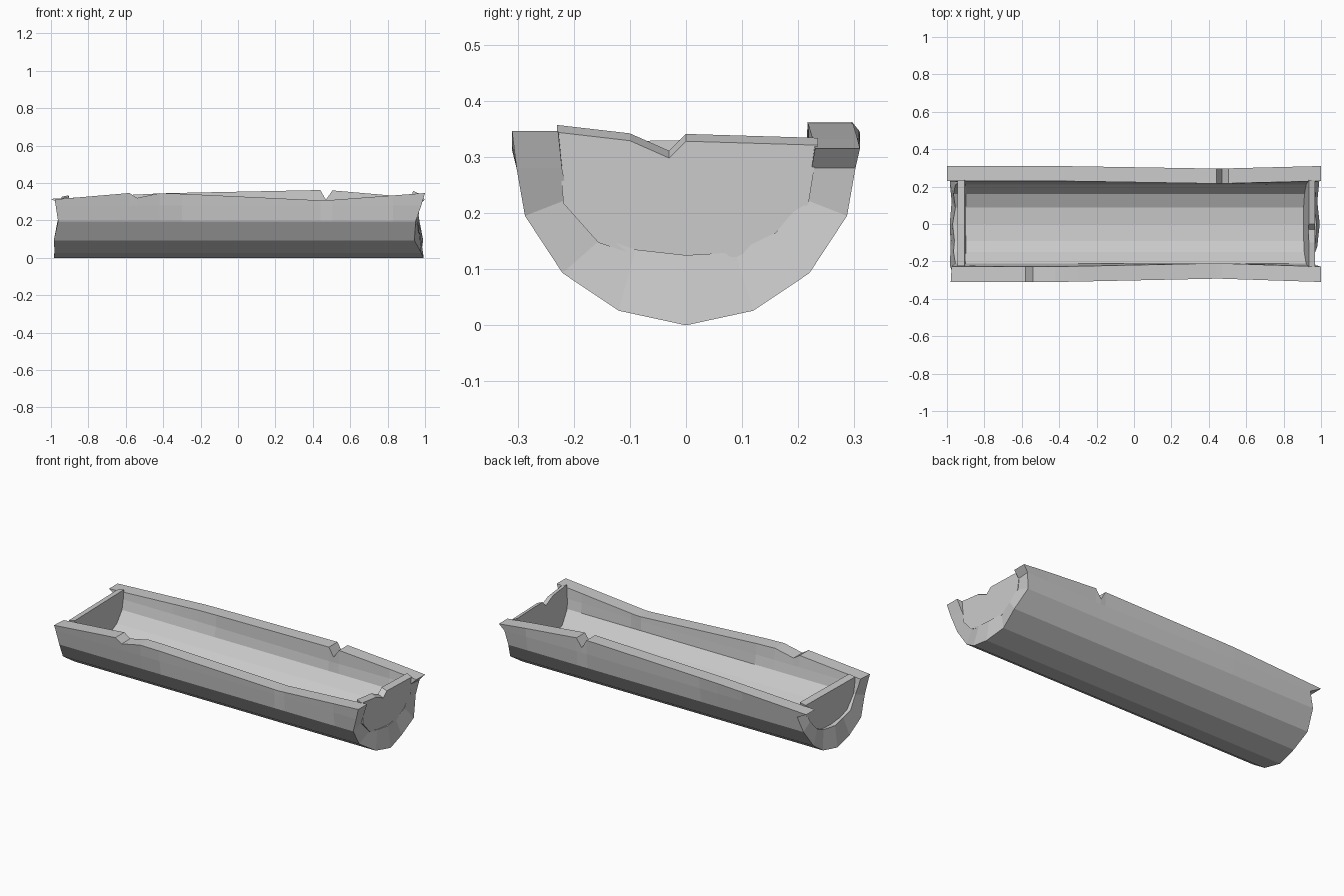
import bpy, bmesh

if "Cube" in bpy.data.objects:
    bpy.data.objects.remove(bpy.data.objects["Cube"])

# Cross-section of the half log, front (-y) to back (+y)
OUTER = [(-.31, .34), (-.302, .28), (-.287, .195), (-.22, .093), (-.12, .026), (0, .0),
         (.12, .026), (.22, .093), (.287, .195), (.302, .28), (.31, .34)]
INNER = [(-.228, .34), (-.221, .28), (-.21, .225), (-.15, .155), (-.09, .135), (0, .125),
         (.087, .13), (.16, .165), (.21, .225), (.224, .28), (.23, .34)]

# Rim heights along x, with the chipped notches
FRONT_RIM = [(-1, .312), (-.58, .346), (-.54, .32), (-.42, .345), (-.3, .342), (.46, .306), (1, .346)]
BACK_RIM = [(-1, .315), (-.4, .345), (.44, .362), (.47, .31), (.505, .36), (.83, .332), (1, .315)]
STATIONS = [-1, -.58, -.54, -.42, -.3, .44, .47, .505, .83, 1]

# Ragged end positions for each outer / inner profile point
LEFT_OUT = [-.98, -.975, -.962, -.985, -.98, -.985, -.975, -.985, -.965, -.935, -1]
LEFT_IN = [-.975, -.97, -.955, -.965, -.96, -.97, -.955, -.965, -.955, -.935, -1]
RIGHT_OUT = [1, .98, .95, .943, .98, .993, .98, .99, .955, .97, 1]
RIGHT_IN = [1, .975, .955, .965, .97, .975, .965, .97, .965, .965, 1]


def interp(pts, x):
    for (x0, a), (x1, b) in zip(pts, pts[1:]):
        if x <= x1:
            return a + (b - a) * max(0, (x - x0) / (x1 - x0))
    return pts[-1][1]


def finish(bm, name):
    bmesh.ops.recalc_face_normals(bm, faces=bm.faces)
    me = bpy.data.meshes.new(name)
    bm.to_mesh(me)
    bm.free()
    ob = bpy.data.objects.new(name, me)
    bpy.context.collection.objects.link(ob)
    return ob


def pinch(x, back):
    # walls lean in slightly near x = 0.45
    pts = [(-1, 0), (-.4, 0), (.45, 1), (1, 0)]
    return interp(pts, x) * (-.014 if back else .018)


# Hollow half log: loft the thick profile through the stations
bm = bmesh.new()
rings = []
for s in STATIONS:
    ring = []
    for prof, lo, hi in ((OUTER, LEFT_OUT, RIGHT_OUT), (INNER, LEFT_IN, RIGHT_IN)):
        row = []
        for i, (y, z) in enumerate(prof):
            x = lo[i] if s == -1 else hi[i] if s == 1 else s
            if i in (0, 10):
                z = interp(BACK_RIM if i else FRONT_RIM, s)
                y += pinch(s, i == 10)
            elif i in (1, 9):
                y += pinch(s, i == 9) * .6
            row.append(bm.verts.new((x, y, z)))
        ring += row if prof is OUTER else row[::-1]
    rings.append(ring)
n = len(rings[0])
for a, b in zip(rings, rings[1:]):
    for i in range(n):
        j = (i + 1) % n
        bm.faces.new((a[i], a[j], b[j], b[i]))
# broken end grain
for ring in (rings[0], rings[-1]):
    for i in range(10):
        bm.faces.new((ring[i], ring[i + 1], ring[n - 2 - i], ring[n - 1 - i]))
finish(bm, "half_log")


# End boards, set into the hollow; bottom edge buried in the wood
def board(name, top, x_out, x_in, x_in_low, lift):
    bm = bmesh.new()
    low = [(y * 1.04, z - .008) for y, z in INNER[2:-2]]
    pts = low + top[::-1]
    rows = []
    for inner in (False, True):
        row = []
        for i, (y, z) in enumerate(pts):
            is_top = i >= len(low)
            if inner:
                t = min(1, max(0, (z - .12) / .2))
                x = x_in_low + (x_in - x_in_low) * t
            else:
                x = x_out
            row.append(bm.verts.new((x, y, z + (lift if inner and is_top else 0))))
        rows.append(row)
        bm.faces.new(row)
    for i in range(len(pts)):
        j = (i + 1) % len(pts)
        bm.faces.new((rows[0][i], rows[0][j], rows[1][j], rows[1][i]))
    finish(bm, name)


board("right_end_board",
      [(-.23, .344), (-.10, .329), (-.03, .298), (0, .328), (.235, .321)],
      .967, .935, .905, .013)
board("left_end_board",
      [(-.225, .318), (0, .322), (.235, .326)],
      -.943, -.905, -.898, .008)
